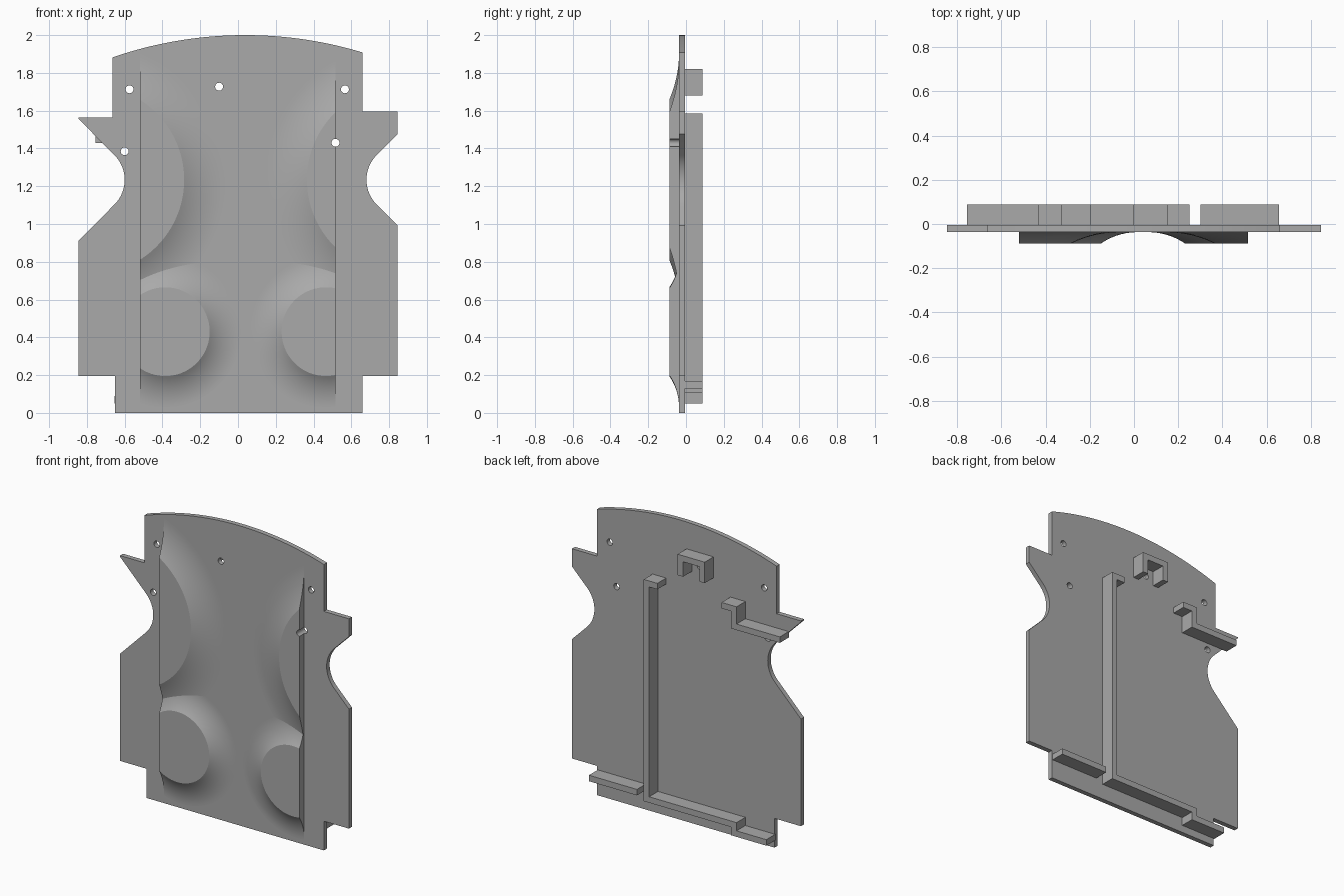
import bpy, bmesh, math
from mathutils import Vector

if "Cube" in bpy.data.objects:
    bpy.data.objects.remove(bpy.data.objects["Cube"], do_unlink=True)

FRONT, BACK, PAD, RIB = -0.037, -0.005, -0.0885, 0.0885
NOTCH_Z = 1.234

grey = bpy.data.materials.new("plain_grey")
grey.use_nodes = True
grey.diffuse_color = (0.4, 0.4, 0.4, 1)
grey.node_tree.nodes["Principled BSDF"].inputs["Base Color"].default_value = (0.4, 0.4, 0.4, 1)


def finish(bm, name):
    bmesh.ops.recalc_face_normals(bm, faces=bm.faces)
    mesh = bpy.data.meshes.new(name)
    bm.to_mesh(mesh)
    bm.free()
    mesh.materials.append(grey)
    obj = bpy.data.objects.new(name, mesh)
    bpy.context.collection.objects.link(obj)
    return obj


def prism(name, outline, y0, y1):
    """Extrude an (x, z) outline from y0 to y1."""
    bm = bmesh.new()
    face = bm.faces.new([bm.verts.new((x, y0, z)) for x, z in outline])
    out = bmesh.ops.extrude_face_region(bm, geom=[face])
    moved = [v for v in out["geom"] if isinstance(v, bmesh.types.BMVert)]
    bmesh.ops.translate(bm, verts=moved, vec=(0, y1 - y0, 0))
    return finish(bm, name)


def rect(x0, x1, z0, z1):
    return [(x0, z0), (x1, z0), (x1, z1), (x0, z1)]


def arc(cx, cz, r, a0, a1, n):
    angles = [math.radians(a0 + (a1 - a0) * i / n) for i in range(n + 1)]
    return [(cx + r * math.cos(a), cz + r * math.sin(a)) for a in angles]


def lathe(name, cx, cz, profile, n=128):
    """Revolve (radius, y) points round a front-to-back axis."""
    bm = bmesh.new()
    rings = [[bm.verts.new((x, y, z)) for x, z in arc(cx, cz, r, 0, 360, n)[:-1]]
             for r, y in profile]
    for a, b in zip(rings, rings[1:]):
        for i in range(n):
            j = (i + 1) % n
            bm.faces.new((a[i], a[j], b[j], b[i]))
    bm.faces.new(rings[0])
    bm.faces.new(rings[-1])
    return finish(bm, name)


def cut(obj, cutter, operation):
    mod = obj.modifiers.new("cut", "BOOLEAN")
    mod.object, mod.operation, mod.solver = cutter, operation, "EXACT"
    bpy.context.view_layer.update()
    deps = bpy.context.evaluated_depsgraph_get()
    mesh = bpy.data.meshes.new_from_object(obj.evaluated_get(deps))
    obj.modifiers.clear()
    obj.data = mesh


def smooth(obj, angle):
    bpy.ops.object.select_all(action="DESELECT")
    obj.select_set(True)
    bpy.context.view_layer.objects.active = obj
    bpy.ops.object.shade_smooth_by_angle(angle=math.radians(angle))


# Base plate with side notches and a bowed top
top_r, top_x = 2.15, 0.038
a_left = 90 + math.degrees(math.asin((0.665 + top_x) / top_r))
a_right = 90 - math.degrees(math.asin((0.66 - top_x) / top_r))
outline = [(-0.65, 0), (0.66, 0), (0.66, 0.195), (0.845, 0.195), (0.845, 0.992)]
outline += arc(0.865, NOTCH_Z, 0.185, 225, 135, 16)
outline += [(0.845, 1.476), (0.845, 1.595), (0.66, 1.595)]
outline += arc(top_x, 2 - top_r, top_r, a_right, a_left, 32)
outline += [(-0.665, 1.565), (-0.845, 1.565), (-0.845, 1.557)]
outline += arc(-0.785, NOTCH_Z, 0.185, 45, -45, 16)
outline += [(-0.845, 0.91), (-0.845, 0.195), (-0.65, 0.195)]
plate = prism("base_plate", outline, FRONT, BACK)


# Raised round pads with concave skirts, trimmed along the side walls
def pad(name, cx, cz, r, skirt, steps=14):
    h = FRONT - PAD
    fillet = (skirt * skirt + h * h) / (2 * h)
    profile = [(r, PAD)]
    for i in range(1, steps + 1):
        d = skirt * (1 - i / steps)
        profile.append((r + skirt - d, FRONT - fillet + math.sqrt(fillet ** 2 - d * d)))
    profile.append((r + skirt, FRONT + 0.015))
    return lathe(name, cx, cz, profile)


pads = [pad("upper_pad_right", -0.785, NOTCH_Z, 0.5, 0.22),
        pad("upper_pad_left", 0.865, NOTCH_Z, 0.5, 0.22),
        pad("lower_pad_right", -0.385, 0.43, 0.235, 0.165),
        pad("lower_pad_left", 0.466, 0.43, 0.235, 0.165)]
trim = prism("trim_block", rect(-0.52, 0.515, -0.5, 2.5), -0.5, 0.5)
for p in pads:
    # flip the profile so the skirt rises from the plate to the pad top
    cut(p, trim, "INTERSECT")
bpy.data.objects.remove(trim, do_unlink=True)

# Small through holes
for x, z in [(-0.574, 1.713), (-0.1, 1.727), (0.566, 1.713), (-0.6, 1.385), (0.516, 1.43)]:
    drill = prism("drill", arc(x, z, 0.021, 0, 360, 24)[:-1], -0.3, 0.04)
    cut(plate, drill, "DIFFERENCE")
    if x > 0.5 and z < 1.5:
        cut(pads[1], drill, "DIFFERENCE")
    bpy.data.objects.remove(drill, do_unlink=True)

smooth(plate, 25)
for p in pads:
    smooth(p, 20)

# Ribs on the back, each one a thin outline
T = 0.04
ribs = {
    "short_rib": rect(0.30, 0.655, 0.13, 0.17),
    "long_rib": [(0.25, 0.105), (0.25, 1.585), (0.15, 1.585), (0.15, 1.585 - T),
                 (0.25 - T, 1.585 - T), (0.25 - T, 0.145), (-0.435, 0.145),
                 (-0.435, 0.09), (-0.655, 0.09), (-0.655, 0.05),
                 (-0.435 + T, 0.05), (-0.435 + T, 0.105)],
    "hook_rib": [(-0.325, 1.585), (-0.435, 1.585), (-0.435, 1.47), (-0.755, 1.47),
                 (-0.755, 1.43), (-0.435 + T, 1.43), (-0.435 + T, 1.585 - T),
                 (-0.325, 1.585 - T)],
    "top_bracket": [(0, 1.68), (0, 1.82), (-0.2, 1.82), (-0.2, 1.68), (-0.2 + T, 1.68),
                    (-0.2 + T, 1.82 - T), (-T, 1.82 - T), (-T, 1.68)],
}
for name, shape in ribs.items():
    prism(name, shape, BACK - 0.002, RIB)
